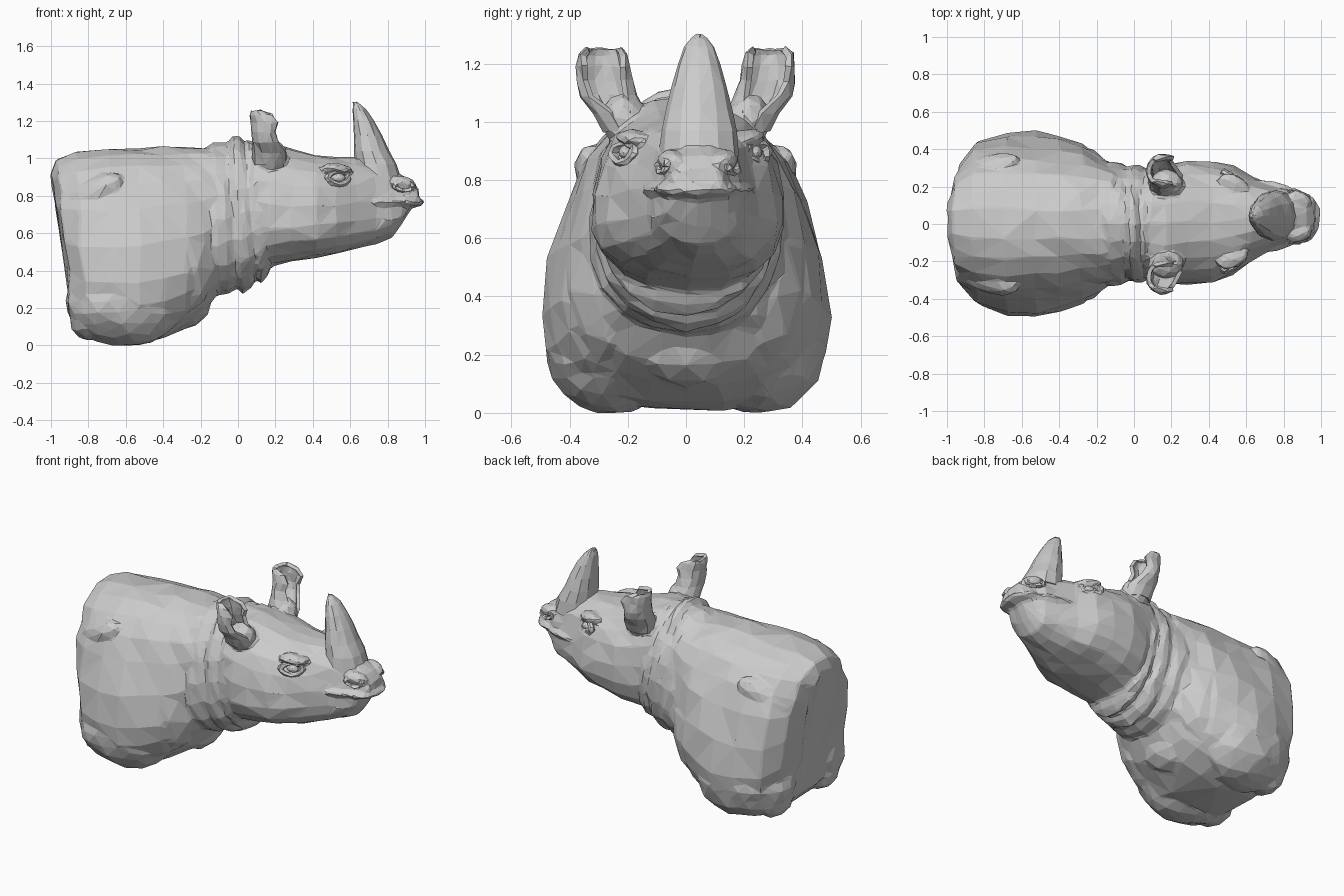
import bpy, bmesh, math, random
from mathutils import Vector, Matrix

random.seed(4)


def finish(bm, name, jitter=0.0):
    for v in bm.verts:
        v.co += Vector([random.uniform(-jitter, jitter) for _ in range(3)])
        v.co.z = max(v.co.z, 0)
    bmesh.ops.triangulate(bm, faces=bm.faces)
    bmesh.ops.recalc_face_normals(bm, faces=bm.faces)
    me = bpy.data.meshes.new(name)
    bm.to_mesh(me)
    bm.free()
    ob = bpy.data.objects.new(name, me)
    bpy.context.collection.objects.link(ob)
    return ob


def skin(bm, rings, closed=True):
    n = len(rings[0])
    for a, b in zip(rings, rings[1:]):
        for i in range(n if closed else n - 1):
            j = (i + 1) % n
            bm.faces.new((a[i], a[j], b[j], b[i]))


def spow(v, p):
    return math.copysign(abs(v) ** p, v)


def loft_x(name, sections, n=20, e=2.4, jitter=0.006):
    """Sections along x: (x, z bottom, z top, low half width, high half width, y shift, lean)."""
    bm = bmesh.new()
    rings = []
    for x, zb, zt, wb, wt, ys, lean in sections:
        ring = []
        for i in range(n):
            a = math.tau * i / n
            t = 0.5 + 0.5 * spow(math.sin(a), 2 / e)
            w = wb + (wt - wb) * t
            ring.append(bm.verts.new((x + lean * (0.5 - t), ys + w * spow(math.cos(a), 2 / e),
                                      zb + (zt - zb) * t)))
        rings.append(ring)
    skin(bm, rings)
    bm.faces.new(rings[0])
    bm.faces.new(rings[-1])
    return finish(bm, name, jitter)


def blob(name, loc, size, rot=(0, 0, 0), jitter=0.004, sub=2):
    bm = bmesh.new()
    bmesh.ops.create_icosphere(bm, subdivisions=sub, radius=1)
    m = Matrix.Translation(loc)
    for angle, axis in zip(rot[::-1], "ZYX"):
        m = m @ Matrix.Rotation(angle, 4, axis)
    bm.transform(m @ Matrix.Diagonal((*size, 1)))
    return finish(bm, name, jitter)


# Torso with rounded, overhanging back and wide shoulders
fused = [loft_x("bust", [
    (-0.955, 0.32, 0.93, 0.20, 0.14, 0, 0.10),
    (-0.925, 0.13, 0.99, 0.38, 0.27, 0, 0.09),
    (-0.84, 0.04, 1.03, 0.50, 0.35, 0, 0.06),
    (-0.68, 0.015, 1.045, 0.57, 0.36, 0, 0.02),
    (-0.53, 0.005, 1.055, 0.59, 0.35, 0, 0),
    (-0.40, 0.04, 1.06, 0.56, 0.33, 0, 0),
    (-0.28, 0.10, 1.055, 0.49, 0.32, 0, 0),
    (-0.19, 0.16, 1.055, 0.40, 0.31, 0, 0),
    (-0.11, 0.27, 1.055, 0.34, 0.29, 0, 0),
], n=22, e=2.6, jitter=0.011)]

# Chest bulge, leg stumps, shoulder muscles and flank ledges
fused.append(blob("chest", (-0.285, 0, 0.245), (0.15, 0.20, 0.16)))
for s in (1, -1):
    fused += [
        blob("leg_stump", (-0.60, s * 0.25, 0.24), (0.32, 0.235, 0.245), sub=3, jitter=0.01),
        blob("heel", (-0.80, s * 0.24, 0.14), (0.10, 0.14, 0.115)),
        blob("shoulder", (-0.36, s * 0.26, 0.44), (0.25, 0.17, 0.32), (0, 0.15, 0)),
        blob("flank_ledge", (-0.78, s * 0.29, 0.80), (0.20, 0.08, 0.09), (0, -0.5, s * 0.3)),
    ]

# Neck with rolled skin folds
fused.append(loft_x("neck_folds", [
    (-0.20, 0.27, 1.04, 0.33, 0.29, 0, 0),
    (-0.12, 0.265, 1.08, 0.36, 0.30, 0, 0.02),
    (-0.06, 0.27, 1.09, 0.36, 0.29, 0, 0.03),
    (-0.03, 0.30, 1.08, 0.33, 0.28, 0, 0.05),
    (0.00, 0.28, 1.125, 0.34, 0.29, 0, 0.05),
    (0.04, 0.305, 1.115, 0.34, 0.29, 0, 0.06),
    (0.065, 0.36, 1.085, 0.32, 0.28, 0, 0.07),
    (0.09, 0.335, 1.10, 0.33, 0.29, 0, 0.08),
    (0.12, 0.365, 1.08, 0.32, 0.28, 0, 0.08),
    (0.14, 0.43, 1.05, 0.30, 0.25, 0, 0.08),
], e=2.1, jitter=0.009))
fused.append(blob("throat_fold", (0.10, 0, 0.42), (0.075, 0.17, 0.075)))

# Head tapering to a blunt muzzle, turned a little to one side
fused.append(loft_x("head", [
    (0.08, 0.46, 1.09, 0.30, 0.28, 0, 0),
    (0.17, 0.42, 1.085, 0.34, 0.29, 0, 0),
    (0.29, 0.445, 1.05, 0.37, 0.29, 0.01, 0),
    (0.42, 0.47, 1.02, 0.37, 0.28, 0.01, 0),
    (0.53, 0.49, 1.01, 0.33, 0.24, 0.02, 0),
    (0.63, 0.515, 1.01, 0.26, 0.18, 0.03, 0),
    (0.74, 0.545, 0.98, 0.19, 0.15, 0.035, 0),
    (0.82, 0.575, 0.95, 0.16, 0.13, 0.04, 0),
    (0.875, 0.64, 0.91, 0.125, 0.11, 0.04, 0),
    (0.92, 0.73, 0.885, 0.10, 0.10, 0.04, 0),
    (0.965, 0.75, 0.84, 0.08, 0.08, 0.04, 0),
], e=2.4, jitter=0.008))

# Upper lip, lower lip, mouth ridges, brows and nostril swellings
fused.append(blob("upper_lip", (0.87, 0.035, 0.77), (0.135, 0.15, 0.035), (0, 0.03, 0)))
fused.append(blob("lower_lip", (0.79, 0.03, 0.67), (0.115, 0.15, 0.045), (0, -0.25, 0)))
for s in (1, -1):
    fused += [
        blob("mouth_ridge", (0.74, 0.04 + s * 0.15, 0.765), (0.15, 0.04, 0.022), (0, 0, s * -0.2)),
        blob("brow", (0.53, 0.015 + s * 0.20, 0.945), (0.09, 0.05, 0.03), (0, 0.1, s * -0.45)),
        blob("nostril_swelling", (0.885, 0.04 + s * 0.09, 0.865), (0.075, 0.045, 0.04), (0, 0.2, s * -0.4)),
        blob("ear_base", (0.175, s * 0.215, 1.01), (0.09, 0.08, 0.09)),
    ]

# Horn: stacked ovals (z, x centre, x radius, y radius)
bm = bmesh.new()
rings = []
for z, x, rx, ry in [(0.88, 0.75, 0.13, 0.14), (0.97, 0.737, 0.112, 0.13), (1.04, 0.713, 0.095, 0.115),
                     (1.12, 0.695, 0.077, 0.097), (1.20, 0.672, 0.056, 0.075), (1.26, 0.65, 0.036, 0.05),
                     (1.285, 0.636, 0.022, 0.03), (1.30, 0.625, 0.01, 0.012)]:
    rings.append([bm.verts.new((x + rx * math.cos(math.tau * i / 12),
                                0.045 + ry * math.sin(math.tau * i / 12), z)) for i in range(12)])
skin(bm, rings)
bm.faces.new(rings[0])
bm.faces.new(rings[-1])
finish(bm, "horn", 0.003)

# Fuse the fleshy masses into one skin, then reduce to irregular flat facets
bpy.ops.object.select_all(action="DESELECT")
for ob in fused:
    ob.select_set(True)
bust = bpy.context.view_layer.objects.active = fused[0]
bpy.ops.object.join()
remesh = bust.modifiers.new("fuse", "REMESH")
remesh.mode = "VOXEL"
remesh.voxel_size = 0.012
soften = bust.modifiers.new("soften", "SMOOTH")
soften.factor = 0.5
soften.iterations = 3
facet = bust.modifiers.new("facet", "DECIMATE")
facet.ratio = 0.03


def ear(name, s):
    """Cupped ear open to the front: rows of (z, x, y, x radius, y radius, half arc)."""
    bm = bmesh.new()
    rows = [(0.97, 0.17, 0.21, 0.08, 0.07, 172), (1.03, 0.17, 0.23, 0.085, 0.08, 160),
            (1.09, 0.155, 0.265, 0.07, 0.09, 140), (1.14, 0.15, 0.28, 0.065, 0.088, 130),
            (1.19, 0.16, 0.285, 0.08, 0.082, 128), (1.23, 0.145, 0.285, 0.07, 0.076, 122),
            (1.25, 0.11, 0.285, 0.03, 0.055, 105)]
    rings = []
    for z, x, y, rx, ry, arc in rows:
        ring = []
        for i in range(11):
            a = math.pi + math.radians(arc) * (i - 5) / 5
            ring.append(bm.verts.new((x + rx * math.cos(a), s * (y + ry * math.sin(a)), z)))
        rings.append(ring)
    skin(bm, rings, closed=False)
    ob = finish(bm, name, 0.004)
    mod = ob.modifiers.new("thickness", "SOLIDIFY")
    mod.thickness = 0.022
    mod.offset = 0


def ridge(name, loc, rx, rz, thick, yaw, tilt):
    """Oval skin ridge lying against the side of the head."""
    bm = bmesh.new()
    rings = []
    for i in range(12):
        a = math.tau * i / 12
        d = Vector((math.cos(a) * rx, 0, math.sin(a) * rz))
        u = d.normalized()
        rings.append([bm.verts.new(d + thick * (u * math.cos(b) + Vector((0, math.sin(b), 0))))
                      for b in [math.tau * k / 6 for k in range(6)]])
    skin(bm, rings + rings[:1])
    bm.transform(Matrix.Translation(loc) @ Matrix.Rotation(yaw, 4, "Z") @ Matrix.Rotation(tilt, 4, "X"))
    finish(bm, name, 0.006)


# Paired ears, eyes and nostrils
for s, side in ((1, "left"), (-1, "right")):
    ear("ear_" + side, s)
    ridge("eyelid_" + side, (0.535, 0.015 + s * 0.228, 0.895), 0.065, 0.035, 0.017, s * -0.55, s * 0.3)
    blob("eye_" + side, (0.535, 0.015 + s * 0.222, 0.895), (0.04, 0.025, 0.025), jitter=0)
    ridge("nostril_" + side, (0.885, 0.04 + s * 0.118, 0.85), 0.05, 0.022, 0.014, s * -0.35, s * 0.3)
